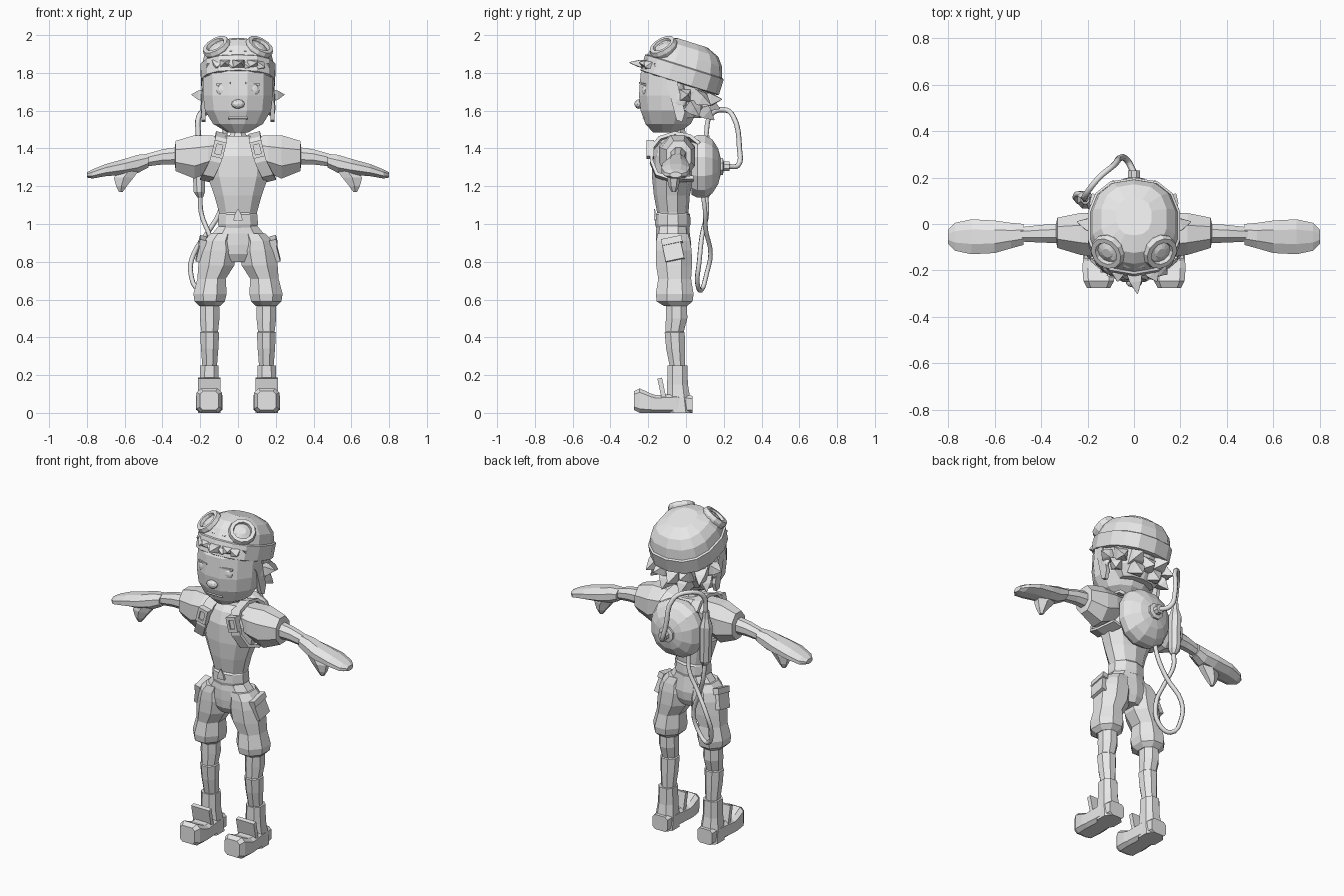
import bpy, bmesh, math
from mathutils import Vector, Matrix

grey = bpy.data.materials.new("plain_grey")
grey.diffuse_color = (0.8, 0.8, 0.8, 1)


def finish(name, bm, mirror=False, matrix=None):
    if matrix:
        bm.transform(matrix)
    bmesh.ops.recalc_face_normals(bm, faces=bm.faces)
    me = bpy.data.meshes.new(name)
    bm.to_mesh(me)
    bm.free()
    me.materials.append(grey)
    ob = bpy.data.objects.new(name, me)
    bpy.context.collection.objects.link(ob)
    if mirror:
        ob.modifiers.new("Mirror", 'MIRROR').use_mirror_merge = False
    return ob


def loft(name, rings, axis='z', n=8, p=1.0, mirror=False, matrix=None):
    """Rings are (position on axis, centre a, centre b, radius a, radius b)."""
    def sq(v):
        return math.copysign(abs(v) ** p, v)
    pts = [(sq(math.cos(math.tau * (i + .5) / n)), sq(math.sin(math.tau * (i + .5) / n))) for i in range(n)]
    ma, mb = max(a for a, b in pts), max(b for a, b in pts)
    bm = bmesh.new()
    loops = []
    for t, ca, cb, ra, rb in rings:
        loop = []
        for a, b in pts:
            u, v = ca + ra * a / ma, cb + rb * b / mb
            co = {'z': (u, v, t), 'x': (t, u, v), 'y': (u, t, v)}[axis]
            loop.append(bm.verts.new(co))
        loops.append(loop)
    for l0, l1 in zip(loops, loops[1:]):
        for i in range(n):
            j = (i + 1) % n
            bm.faces.new((l0[i], l0[j], l1[j], l1[i]))
    bm.faces.new(loops[0])
    bm.faces.new(loops[-1])
    return finish(name, bm, mirror, matrix)


def box(name, centre, size, rot=(0, 0, 0), mirror=False):
    bm = bmesh.new()
    bmesh.ops.create_cube(bm, size=1)
    m = Matrix.Translation(centre)
    for k, a in zip('XYZ', rot):
        m = m @ Matrix.Rotation(math.radians(a), 4, k)
    return finish(name, bm, mirror, m @ Matrix.Diagonal((*size, 1)))


def spike(name, base, tip, r, mirror=False, flat=1.0):
    b, d = Vector(base), Vector(tip) - Vector(base)
    m = Matrix.Translation(b) @ d.to_track_quat('Z', 'Y').to_matrix().to_4x4()
    rings = [(0, 0, 0, r, r * flat), (d.length * .5, 0, 0, r * .7, r * .7 * flat), (d.length, 0, 0, .002, .002)]
    return loft(name, rings, n=4, mirror=mirror, matrix=m)


def ball(name, centre, size, mirror=False):
    bm = bmesh.new()
    bmesh.ops.create_icosphere(bm, subdivisions=2, radius=1)
    return finish(name, bm, mirror, Matrix.Translation(centre) @ Matrix.Diagonal((*size, 1)))


def tube(name, pts, r):
    cu = bpy.data.curves.new(name, 'CURVE')
    cu.dimensions = '3D'
    cu.bevel_depth, cu.bevel_resolution, cu.resolution_u = r, 1, 4
    cu.use_fill_caps = True
    sp = cu.splines.new('BEZIER')
    sp.bezier_points.add(len(pts) - 1)
    for bp, co in zip(sp.bezier_points, pts):
        bp.co = co
        bp.handle_left_type = bp.handle_right_type = 'AUTO'
    cu.materials.append(grey)
    bpy.context.collection.objects.link(bpy.data.objects.new(name, cu))


# Torso, neck and belt
loft("torso", [(.97, 0, -.07, .1, .085), (1.06, 0, -.07, .1, .083), (1.15, 0, -.075, .125, .095),
               (1.25, 0, -.07, .16, .11), (1.36, 0, -.065, .18, .115), (1.43, 0, -.055, .17, .1),
               (1.465, 0, -.05, .1, .075)], n=10)
loft("neck", [(1.44, 0, -.045, .055, .055), (1.48, 0, -.045, .04, .042), (1.54, 0, -.05, .04, .042)])
loft("belt", [(.98, 0, -.07, .1, .088), (1.0, 0, -.07, .106, .094), (1.05, 0, -.07, .102, .092),
              (1.065, 0, -.07, .09, .08)], n=10)
spike("belt_buckle", (0, -.163, 1.02), (0, -.166, 1.08), .025, flat=.3)

# Shorts
loft("pelvis", [(1.0, 0, -.07, .095, .085), (.95, 0, -.07, .135, .09), (.89, 0, -.065, .165, .093),
                (.84, 0, -.065, .14, .088), (.80, 0, -.063, .06, .07)], n=10)
loft("shorts_leg", [(.95, .08, -.07, .065, .08), (.91, .1, -.068, .08, .09), (.86, .103, -.065, .097, .095),
                    (.78, .115, -.063, .095, .095), (.71, .14, -.06, .075, .087), (.63, .148, -.06, .088, .1),
                    (.59, .15, -.06, .08, .095), (.565, .15, -.055, .055, .06)], mirror=True)
box("thigh_pocket", (.195, -.07, .865), (.03, .1, .12), (12, -14, 0), True)
box("pocket_flap", (.188, -.075, .91), (.035, .11, .035), (12, -14, 0), True)

# Lower legs and boots
loft("lower_leg", [(.6, .15, -.05, .05, .055), (.5, .15, -.05, .052, .057), (.43, .15, -.06, .044, .048),
                   (.425, .15, -.06, .05, .053), (.34, .15, -.055, .046, .05), (.24, .15, -.045, .038, .04)], mirror=True)
loft("boot_shaft", [(0, .152, -.035, .06, .07), (.08, .152, -.04, .058, .062), (.15, .152, -.045, .05, .055),
                    (.25, .152, -.045, .048, .052)], p=.8, mirror=True)
loft("boot_foot", [(.035, .152, .045, .05, .045), (-.05, .152, .05, .06, .05), (-.16, .152, .047, .068, .047),
                   (-.19, .152, .052, .07, .052), (-.245, .152, .065, .066, .065), (-.275, .152, .065, .05, .05)],
     'y', p=.45, mirror=True)
box("boot_tongue", (.152, -.128, .13), (.12, .025, .11), (12, 0, 0), True)

# Sleeves, arms and gloves
loft("sleeve", [(.05, -.05, 1.39, .075, .075), (.16, -.048, 1.37, .095, .098), (.23, -.043, 1.355, .09, .115),
                (.33, -.038, 1.36, .065, .08), (.335, -.038, 1.36, .04, .045)], 'x', mirror=True)
loft("arm", [(.3, -.04, 1.362, .043, .048), (.4, -.042, 1.355, .038, .04), (.5, -.045, 1.335, .03, .032)],
     'x', mirror=True)
loft("glove", [(.475, -.045, 1.335, .045, .036), (.53, -.05, 1.318, .055, .048), (.6, -.055, 1.303, .07, .042),
               (.7, -.055, 1.285, .075, .032), (.77, -.055, 1.265, .06, .024), (.8, -.055, 1.26, .03, .014)],
     'x', mirror=True)
loft("thumb", [(1.31, .56, -.06, .055, .04), (1.245, .605, -.065, .052, .036), (1.2, .617, -.065, .028, .027),
               (1.17, .62, -.065, .01, .012)], n=6, mirror=True)

# Shoulder straps and their buckles
path = [(.1, .07, 1.42), (.09, .02, 1.46), (.088, -.06, 1.475), (.09, -.14, 1.45), (.1, -.18, 1.4),
        (.12, -.183, 1.33), (.155, -.155, 1.26), (.17, -.08, 1.235), (.15, .04, 1.24)]
bm = bmesh.new()
rows = [[bm.verts.new((x + d, y, z + d * .25)) for d in (-.03, .03)] for x, y, z in path]
for (a, b), (c, d) in zip(rows, rows[1:]):
    bm.faces.new((a, b, d, c))
strap = finish("shoulder_strap", bm, True)
sol = strap.modifiers.new("Solidify", 'SOLIDIFY')
sol.thickness, sol.offset = .018, 0
turn = Matrix.Translation((.102, -.19, 1.395)) @ Matrix.Rotation(math.radians(14), 4, 'Y').inverted()
loft("strap_buckle", [(.02, 0, 0, .032, .044), (-.018, 0, 0, .032, .044), (-.018, 0, 0, .016, .026),
                      (-.01, 0, 0, .016, .026)], 'y', n=4, mirror=True, matrix=turn)

# Head and face
loft("head", [(1.485, 0, -.105, .055, .07), (1.53, 0, -.095, .132, .12), (1.6, 0, -.09, .175, .15),
              (1.68, 0, -.087, .185, .162), (1.8, 0, -.07, .185, .17), (1.86, 0, -.05, .17, .15)], n=12)
ball("nose", (0, -.25, 1.635), (.036, .024, .025))
box("upper_lip", (0, -.222, 1.56), (.1, .014, .01), (-20, 0, 0))
box("lower_lip", (0, -.21, 1.545), (.07, .016, .012), (-25, 0, 0))
ball("eye", (.077, -.212, 1.708), (.038, .022, .036), True)
box("eyelid", (.077, -.228, 1.742), (.08, .016, .01), (0, 6, 18), True)
ball("ear", (.183, -.03, 1.66), (.015, .035, .05), True)

# Hair: back mass, side spikes, nape spikes and fringe
loft("hair_back", [(1.56, 0, .02, .11, .06), (1.62, 0, .03, .155, .08), (1.7, 0, .03, .175, .11),
                   (1.78, 0, .02, .18, .14)], n=10)
spike("side_hair", (.165, -.01, 1.68), (.245, .01, 1.685), .035, True)
spike("side_hair_low", (.15, .03, 1.63), (.19, .07, 1.57), .035, True)
spike("side_hair_back", (.14, .05, 1.68), (.18, .13, 1.63), .04, True)
spike("nape_hair", (.07, .08, 1.66), (.09, .19, 1.66), .045, True)
spike("nape_hair_low", (.06, .07, 1.62), (.06, .15, 1.55), .045, True)
spike("nape_hair_middle", (0, .08, 1.65), (0, .18, 1.61), .05)
for i in range(7):
    x = (i - 3) * .037
    out = -.3 if i == 3 else -.25 - .02 * (i % 2)
    spike("fringe", (x * .9, -.2 + abs(x) * .15, 1.845), (x * 1.15 + .015, out + abs(x) * .3, 1.83 + .025 * (i % 2)),
          .036, flat=.7)

# Tilted flying cap with ear flaps
tilt = Matrix.Translation((0, -.035, 1.745)) @ Matrix.Rotation(math.radians(-17.4), 4, 'X')
loft("cap", [(0, 0, 0, .183, .206), (.005, 0, 0, .196, .218), (.09, 0, 0, .198, .218), (.095, 0, 0, .188, .208),
             (.15, 0, 0, .176, .19), (.195, 0, 0, .14, .155), (.225, 0, 0, .075, .085)], n=14, p=.82, matrix=tilt)
flap = [(-.17, 1.85), (-.06, 1.83), (-.035, 1.7), (-.005, 1.59), (-.02, 1.54), (-.05, 1.55), (-.09, 1.7), (-.14, 1.78)]
bm = bmesh.new()
face = bm.faces.new([bm.verts.new((.172 - max(0, -y - .08) * .35, y, z)) for y, z in flap])
ext = bmesh.ops.extrude_face_region(bm, geom=[face])
bmesh.ops.translate(bm, vec=(.022, 0, 0), verts=[g for g in ext['geom'] if isinstance(g, bmesh.types.BMVert)])
finish("ear_flap", bm, True)

# Goggles resting on the cap
aim = Vector((.45, -.45, .77)).to_track_quat('Z', 'Y').to_matrix().to_4x4()
loft("goggle", [(-.03, 0, 0, .065, .065), (.02, 0, 0, .076, .076), (.04, 0, 0, .07, .07), (.04, 0, 0, .05, .05),
                (.022, 0, 0, .046, .046), (.034, 0, 0, .02, .02)], n=12, mirror=True,
     matrix=Matrix.Translation((.103, -.11, 1.92)) @ aim)
box("goggle_bridge", (0, -.165, 1.92), (.09, .04, .025), (40, 0, 0))

# Round backpack with valve, canister and hoses
loft("backpack", [(.03, 0, 1.305, .13, .15), (.06, 0, 1.305, .157, .166), (.1, 0, 1.305, .157, .166),
                  (.14, 0, 1.305, .135, .142), (.17, 0, 1.305, .09, .095), (.185, 0, 1.305, .035, .04)],
     'y', n=12, p=.9)
loft("valve", [(.17, 0, 1.305, .045, .045), (.195, 0, 1.305, .045, .045), (.2, 0, 1.305, .025, .025),
               (.23, 0, 1.305, .025, .025)], 'y')
loft("canister", [(1.14, -.2, .105, .015, .015), (1.17, -.205, .105, .03, .035), (1.38, -.21, .105, .033, .038),
                  (1.43, -.21, .105, .02, .022), (1.47, -.21, .105, .018, .018)])
tube("upper_hose", [(0, .22, 1.305), (-.03, .275, 1.31), (-.06, .283, 1.4), (-.09, .25, 1.57), (-.15, .2, 1.605),
                    (-.205, .13, 1.575), (-.21, .105, 1.46)], .014)
tube("lower_hose", [(-.2, .105, 1.15), (-.195, .11, 1.06), (-.15, .085, .94), (-.1, .07, .8), (-.13, .06, .69),
                    (-.2, .08, .65), (-.25, .11, .74), (-.235, .13, .84), (-.15, .105, .97), (-.09, .1, 1.08),
                    (-.08, .08, 1.2)], .013)
